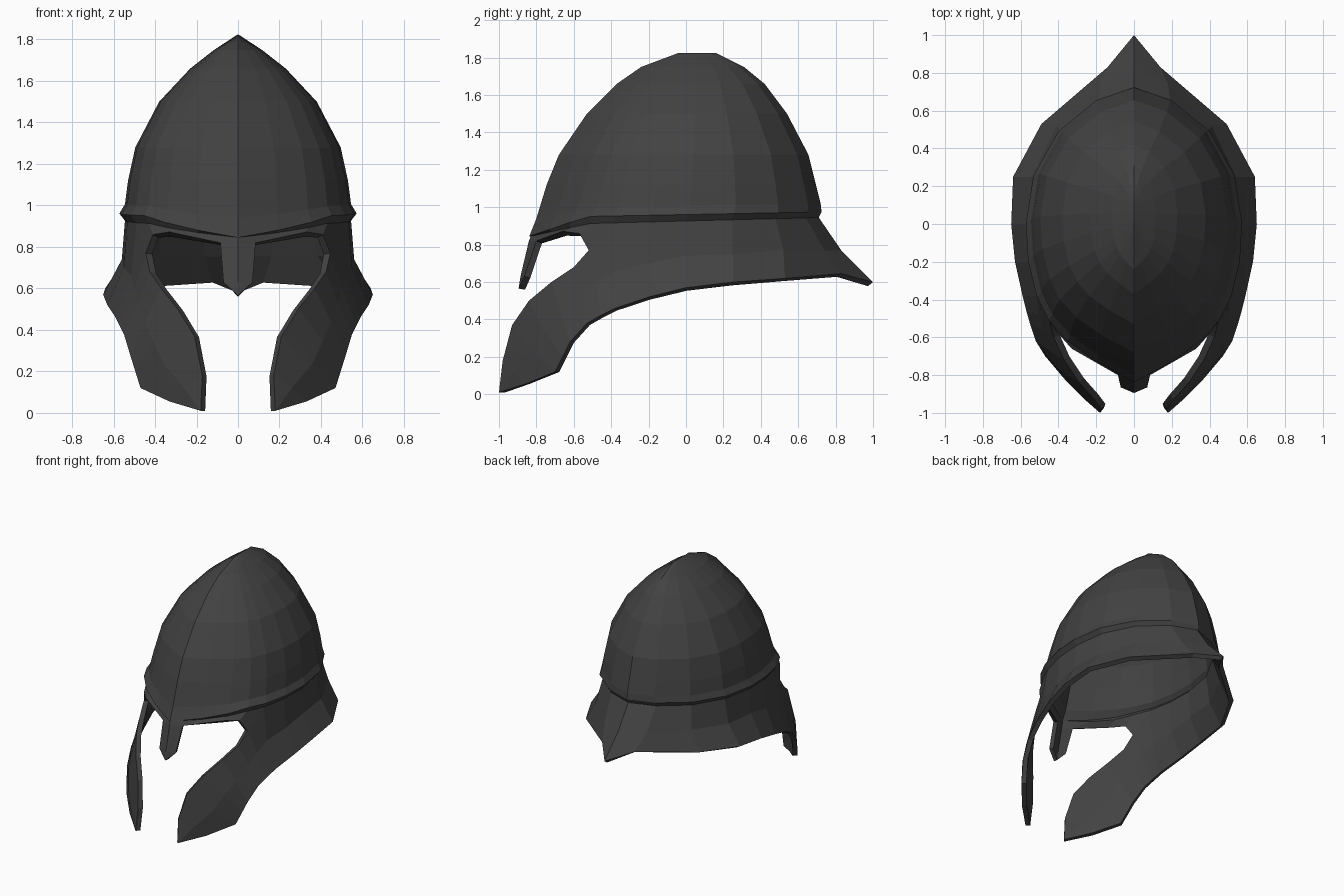
import bpy, bmesh
from mathutils import Vector

if "Cube" in bpy.data.objects:
    bpy.data.objects.remove(bpy.data.objects["Cube"])

steel = bpy.data.materials.new("dark_steel")
steel.diffuse_color = (0.055, 0.055, 0.055, 1)
steel.use_nodes = True
steel.node_tree.nodes["Principled BSDF"].inputs["Base Color"].default_value = steel.diffuse_color

# Half plan outline, front to back: (share of half width, share of length)
PLAN = [(0, 0), (.35, .07), (.62, .14), (.79, .21), (.9, .29), (.98, .41),
        (1, .54), (.93, .70), (.70, .85), (.35, .955), (0, 1)]

bm = bmesh.new()


def ring(z, w, front, back, dip=0, rise=0):
    """Half ring of the dome; dip lowers the brow, rise lifts the back."""
    return [(u * w, front + s * (back - front),
             z - dip * max(0, 1 - s / .2) + rise * s) for u, s in PLAN]


def strip(a, b):
    """Join two rows of points with faces."""
    for i in range(len(a) - 1):
        pts = []
        for p in (a[i], a[i + 1], b[i + 1], b[i]):
            if p not in pts:
                pts.append(p)
        if len(pts) > 2:
            bm.faces.new([bm.verts.new(p) for p in pts])


def rows(*lines):
    for a, b in zip(lines, lines[1:]):
        strip(a, b)


# Dome with projecting rim and undercut ledge
ledge = ring(.905, .545, -.83, .71, .06, .04)
rows(ledge,
     ring(.945, .572, -.838, .725, .10, .03),
     ring(.99, .545, -.80, .72, .05, .03),
     ring(1.12, .53, -.745, .695),
     ring(1.28, .495, -.68, .655),
     ring(1.50, .38, -.53, .54),
     ring(1.66, .23, -.37, .42),
     ring(1.75, .115, -.24, .31),
     ring(1.825, 0, -.04, .16))

# Flared neck guard running forward into the cheek plate
corner = (.445, -.52, .77)
tip = (.18, -1.0, .01)
top = ledge[:3:-1] + [corner, (.425, -.60, .68), (.37, -.72, .60),
                      (.29, -.84, .50), (.21, -.93, .37), (.172, -.98, .18), tip]
mid = [(0, .83, .77), (.18, .74, .77), (.41, .52, .77), (.54, .25, .75),
       (.56, 0, .74), (.55, -.2, .70), (.515, -.38, .66), (.50, -.48, .60),
       (.48, -.56, .53), (.45, -.67, .44), (.41, -.76, .35), (.36, -.83, .24),
       (.26, -.93, .12), tip]
low = [(0, 1.0, .60), (.14, .83, .645), (.49, .53, .62), (.64, .25, .60),
       (.65, 0, .57), (.63, -.2, .52), (.59, -.38, .46), (.57, -.46, .42),
       (.55, -.53, .38), (.52, -.62, .28), (.495, -.66, .20), (.47, -.70, .12),
       (.33, -.86, .055), tip]
rows(top, mid, low)

# Brow over the eye opening, and the nose guard
brow = [corner, (.41, -.57, .86), (.33, -.66, .872), (.085, -.80, .82), (0, -.84, .82)]
rows(ledge[4::-1], brow)
rows(brow[3:], [(.07, -.865, .63), (0, -.885, .63)], [(0, -.895, .565)] * 2)

# Mirror to the other half and weld the seam
geo = bmesh.ops.duplicate(bm, geom=bm.verts[:] + bm.edges[:] + bm.faces[:])["geom"]
for v in geo:
    if isinstance(v, bmesh.types.BMVert):
        v.co.x = -v.co.x
bmesh.ops.remove_doubles(bm, verts=bm.verts[:], dist=.001)
bmesh.ops.dissolve_degenerate(bm, edges=bm.edges[:], dist=.0005)
bmesh.ops.recalc_face_normals(bm, faces=bm.faces[:])
bm.normal_update()
centre = Vector((0, 0, .8))
if sum(f.normal.dot(f.calc_center_median() - centre) * f.calc_area() for f in bm.faces) < 0:
    bmesh.ops.reverse_faces(bm, faces=bm.faces[:])

mesh = bpy.data.meshes.new("helmet_shell")
bm.to_mesh(mesh)
bm.free()
mesh.materials.append(steel)
helmet = bpy.data.objects.new("helmet_shell", mesh)
bpy.context.collection.objects.link(helmet)

# Plate thickness, grown inward
solid = helmet.modifiers.new("plate_thickness", "SOLIDIFY")
solid.thickness = .035
solid.offset = -1
